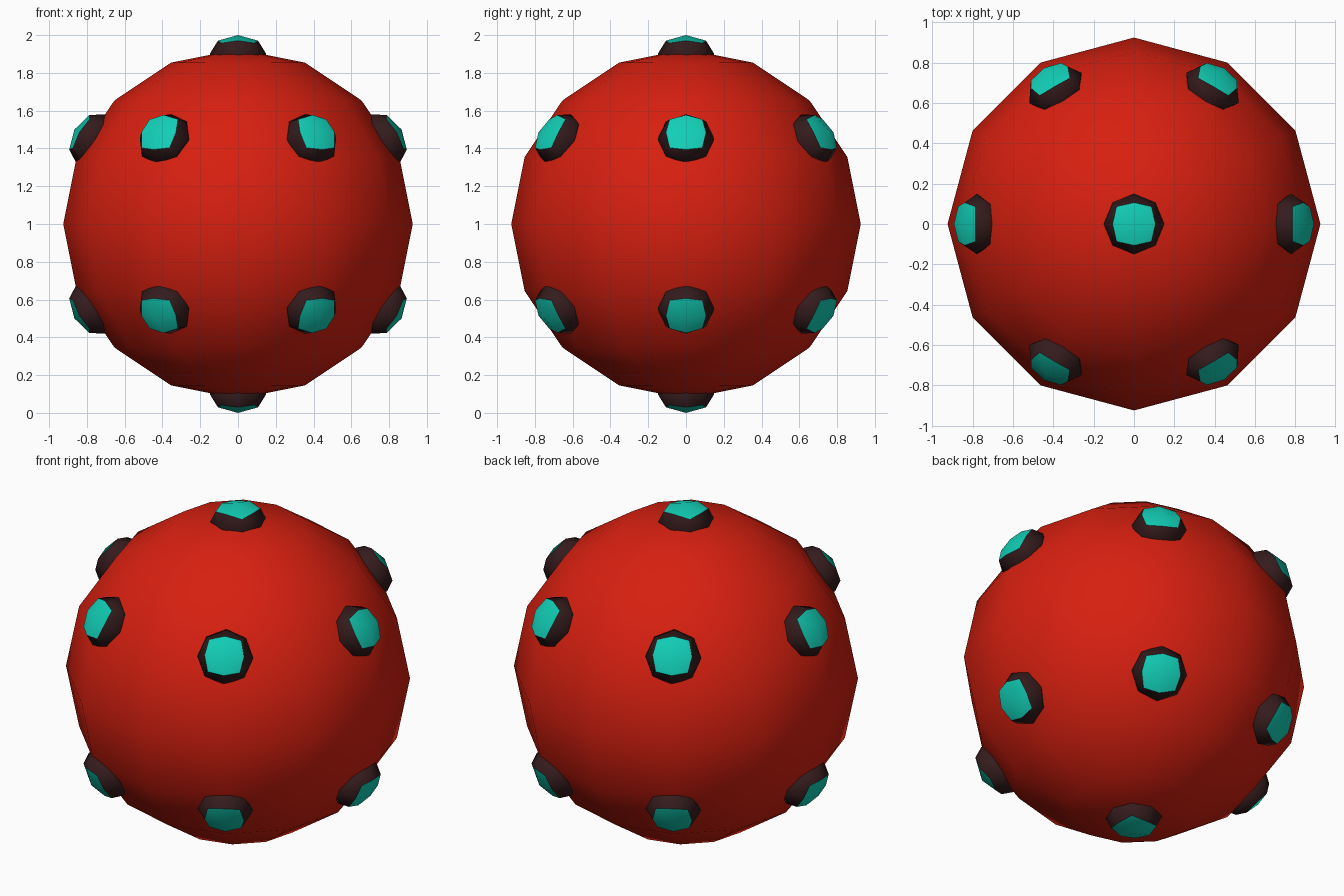
import bpy, bmesh, math
from mathutils import Matrix, Vector

if "Cube" in bpy.data.objects:
    bpy.data.objects.remove(bpy.data.objects["Cube"])


def material(name, color):
    m = bpy.data.materials.new(name)
    m.diffuse_color = (*color, 1)
    m.use_nodes = True
    m.node_tree.nodes["Principled BSDF"].inputs["Base Color"].default_value = m.diffuse_color
    return m


RED = material("red", (0.68, 0.014, 0.005))
DARK = material("dark_brown", (0.035, 0.011, 0.012))
TEAL = material("teal", (0.006, 0.62, 0.47))


def finish(bm, name, mat, matrix=Matrix()):
    for f in bm.faces:
        f.smooth = True
    me = bpy.data.meshes.new(name)
    bm.to_mesh(me)
    bm.free()
    me.materials.append(mat)
    ob = bpy.data.objects.new(name, me)
    ob.matrix_world = matrix
    bpy.context.collection.objects.link(ob)
    return ob


def knob_part(name, mat, matrix, cap):
    """Flattened cube-sphere: its top side is the cap, the rest is the collar."""
    bm = bmesh.new()
    bmesh.ops.create_cube(bm, size=2)
    bmesh.ops.subdivide_edges(bm, edges=bm.edges[:], cuts=1, use_grid_fill=True)
    drop = [f for f in bm.faces
            if (f.calc_center_median().z > 0.99) != cap]
    bmesh.ops.delete(bm, geom=drop, context='FACES')
    for v in bm.verts:
        n = v.co.normalized()
        v.co = Vector((n.x * 0.15, n.y * 0.15, n.z * 0.1))
    finish(bm, name, mat, matrix)


# Main ball
bm = bmesh.new()
bmesh.ops.create_uvsphere(bm, u_segments=12, v_segments=8, radius=0.925)
finish(bm, "ball", RED, Matrix.Translation((0, 0, 1)))

# Knobs: one at each pole and two rings of six
spots = [(0, 90), (0, -90)]
spots += [(60 * i, e) for e in (30, -30) for i in range(6)]
for i, (az, el) in enumerate(spots):
    place = (Matrix.Translation((0, 0, 1))
             @ Matrix.Rotation(math.radians(az), 4, 'Z')
             @ Matrix.Rotation(math.radians(90 - el), 4, 'Y')
             @ Matrix.Translation((0, 0, 0.9)))
    knob_part(f"knob_collar_{i + 1}", DARK, place, False)
    knob_part(f"knob_cap_{i + 1}", TEAL, place, True)
